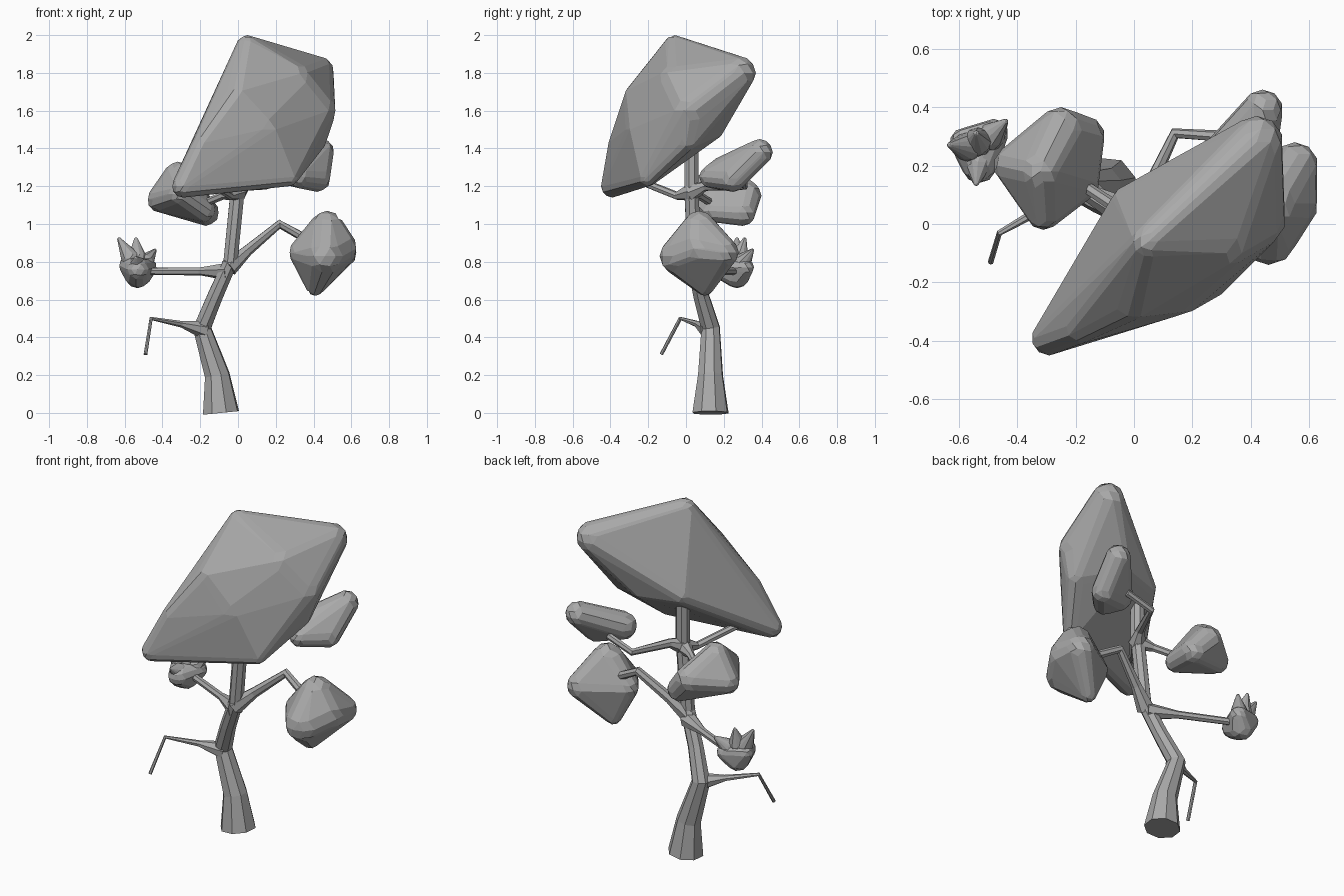
import bpy, bmesh
from math import cos, sin, tau
from mathutils import Vector, Matrix

default_cube = bpy.data.objects.get("Cube")
if default_cube:
    bpy.data.objects.remove(default_cube)

colour = (0.4, 0.4, 0.4, 1)
grey = bpy.data.materials.new("plain grey")
grey.use_nodes = True
grey.diffuse_color = colour
grey.node_tree.nodes["Principled BSDF"].inputs["Base Color"].default_value = colour


def finish(name, bm):
    """Turn the working mesh into a named, flat shaded object."""
    bmesh.ops.recalc_face_normals(bm, faces=bm.faces)
    mesh = bpy.data.meshes.new(name)
    bm.to_mesh(mesh)
    bm.free()
    mesh.materials.append(grey)
    part = bpy.data.objects.new(name, mesh)
    bpy.context.collection.objects.link(part)


def limb(name, root, tip, *path, sides=7):
    """Tube along a path, flared at its root radius and thin at its tip radius."""
    bm = bmesh.new()
    points = [Vector(point) for point in path]
    last = len(points) - 1
    side = Vector((1, 0.3, 0.2))
    rings = []
    for i, point in enumerate(points):
        before = (point - points[max(i - 1, 0)]).normalized()
        after = (points[min(i + 1, last)] - point).normalized()
        along = (before + after).normalized()
        side = (side - along * side.dot(along)).normalized()
        across = along.cross(side)
        radius = tip + (root - tip) * (1 - i / last) ** 4
        angles = [tau * k / sides for k in range(sides)]
        rings.append([bm.verts.new(point + radius * (side * cos(a) + across * sin(a)))
                      for a in angles])
    for lower, upper in zip(rings, rings[1:]):
        for k in range(sides):
            bm.faces.new((lower[k - 1], lower[k], upper[k], upper[k - 1]))
    bm.faces.new(rings[0])
    bm.faces.new(rings[-1])
    finish(name, bm)


def foliage(name, *knobs):
    """Faceted clump: one skin stretched over round knobs (x, y, z, radius)."""
    bm = bmesh.new()
    for *centre, radius in knobs:
        bmesh.ops.create_icosphere(bm, subdivisions=2, radius=radius,
                                   matrix=Matrix.Translation(centre))
    bmesh.ops.delete(bm, geom=bm.edges[:], context='EDGES_FACES')
    bmesh.ops.convex_hull(bm, input=bm.verts[:])
    loose = [vert for vert in bm.verts if not vert.link_faces]
    bmesh.ops.delete(bm, geom=loose, context='VERTS')
    bmesh.ops.join_triangles(bm, faces=bm.faces[:], angle_face_threshold=0.5,
                             angle_shape_threshold=0.8)
    finish(name, bm)


# Trunk, bending left and then back to the middle
limb("trunk", .1, .04, (-.09, .13, 0), (-.11, .13, .2), (-.19, .13, .45), (-.12, .08, .62),
     (-.04, .04, .8), (0, .03, 1.2), (0, .03, 1.5), sides=8)

# Branches, each from the trunk to its end
limb("bare_branch", .05, .01, (-.18, .12, .44), (-.3, .06, .47), (-.46, -.03, .5), (-.49, -.13, .31))
limb("bud_branch", .05, .02, (-.05, .05, .75), (-.2, .13, .75), (-.5, .27, .75))
limb("side_branch", .05, .025, (-.05, .04, .77), (.05, .08, .86), (.22, .14, 1), (.4, .1, .9))
limb("back_branch", .05, .02, (0, .03, 1.17), (.04, .1, 1.2), (.14, .31, 1.2), (.3, .3, 1.25))
limb("front_branch", .05, .02, (0, .03, 1.17), (-.04, -.05, 1.15), (-.2, -.3, 1.25))
limb("short_branch", .05, .02, (0, .03, 1.17), (-.08, .07, 1.15), (-.2, .15, 1.1))

# Large slanted crown
foliage("crown",
        (-.29, -.39, 1.2, .06),     # low front corner
        (-.18, -.35, 1.43, .06),
        (0, -.25, 1.67, .08),
        (.05, -.06, 1.94, .06),     # peak
        (.42, .28, 1.8, .09),       # back corner
        (.42, .02, 1.6, .1),
        (.4, 0, 1.45, .07),
        (.3, -.05, 1.75, .1),
        (.27, -.2, 1.25, .05),      # low skirt
        (.13, -.2, 1.5, .12),
        (-.02, .07, 1.5, .06),      # back ridge
        (.2, .15, 1.5, .05))

# Smaller clumps
foliage("side_clump", (.55, .2, .85, .08), (.46, -.04, .83, .1), (.34, .08, .85, .07),
        (.47, .07, .98, .09), (.41, .1, .67, .05), (.53, .07, .87, .1))
foliage("back_clump", (.28, .2, 1.28, .08), (.44, .39, 1.38, .07), (.42, .25, 1.24, .07),
        (.32, .13, 1.25, .06))
foliage("short_clump", (-.32, .18, 1.26, .07), (-.41, .2, 1.13, .07), (-.17, .3, 1.06, .07),
        (-.25, .32, 1.15, .08), (-.31, .04, 1.16, .06), (-.18, .14, 1.07, .06))

# Open bud with pointed petals
foliage("bud", (-.53, .27, .73, .07), (-.58, .28, .78, .05), (-.48, .31, .77, .05),
        (-.53, .2, .76, .06))
heart = Vector((-.53, .26, .75))
petal_tips = {"outer": (-.63, .27, .92), "back": (-.54, .31, .92),
              "inner": (-.44, .35, .86), "front": (-.54, .14, .82)}
for place, tip in petal_tips.items():
    base = heart.lerp(Vector(tip), 0.4)
    foliage(f"{place}_petal", (*base, .05), (*tip, .01))
